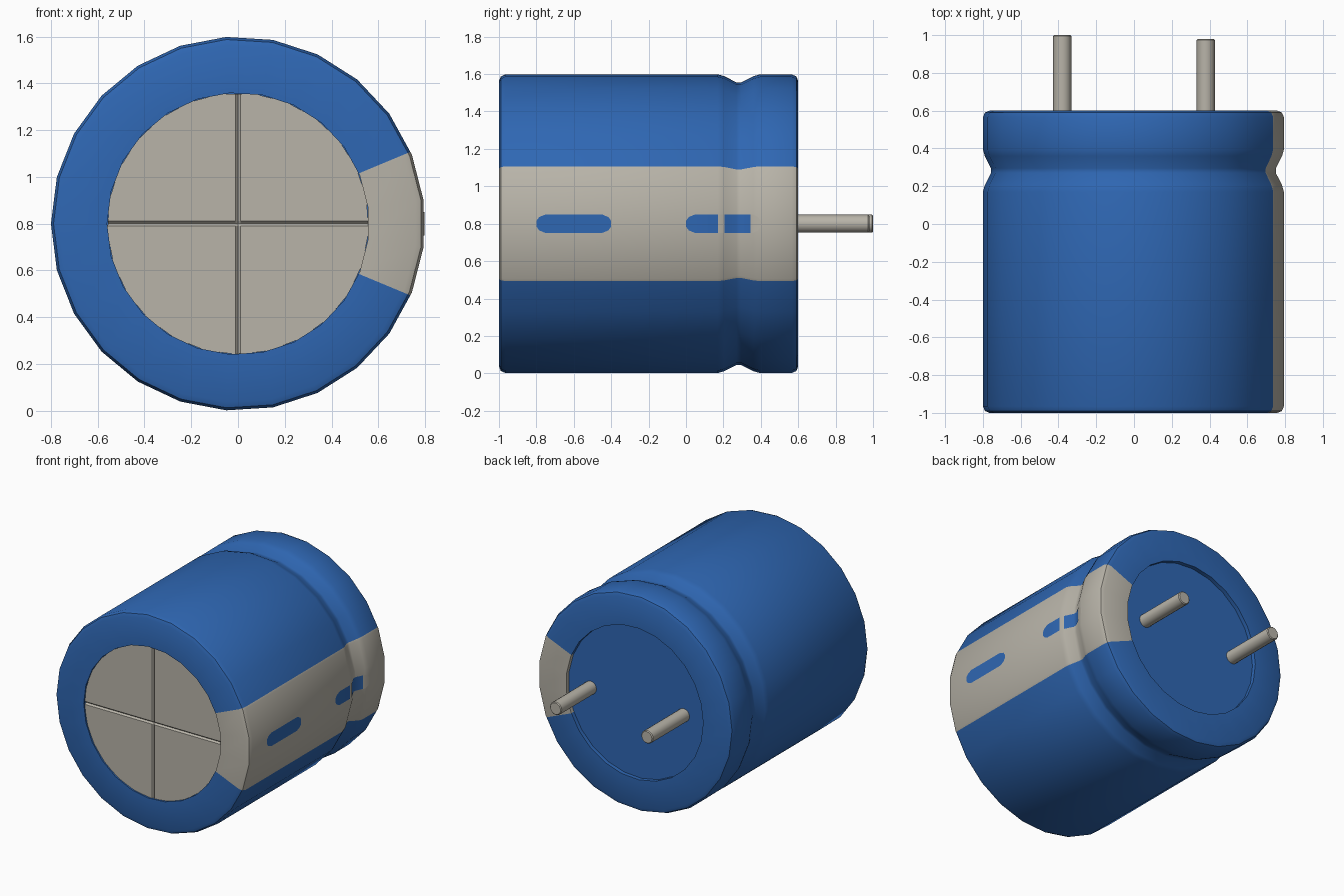
import bpy, bmesh, math
from mathutils import Vector, Matrix

if "Cube" in bpy.data.objects:
    bpy.data.objects.remove(bpy.data.objects["Cube"])

R, SIDES = 0.8, 25
STEP = 2 * math.pi / SIDES
STRIPE = math.radians(22.6)
CENTRE = Vector((0, 0, R))


def material(name, rgb, rough):
    m = bpy.data.materials.new(name)
    m.use_nodes = True
    m.diffuse_color = (*rgb, 1)
    bsdf = m.node_tree.nodes["Principled BSDF"]
    bsdf.inputs["Base Color"].default_value = (*rgb, 1)
    bsdf.inputs["Roughness"].default_value = rough
    return m


BLUE = material("sleeve blue", (0.028, 0.135, 0.45), 0.5)
PALE = material("warm pale grey", (0.48, 0.455, 0.395), 0.5)


def finish(name, bm, mats, smooth=True):
    mesh = bpy.data.meshes.new(name)
    bm.to_mesh(mesh)
    bm.free()
    ob = bpy.data.objects.new(name, mesh)
    bpy.context.collection.objects.link(ob)
    for m in mats:
        mesh.materials.append(m)
    if smooth:
        bpy.ops.object.select_all(action='DESELECT')
        ob.select_set(True)
        bpy.context.view_layer.objects.active = ob
        bpy.ops.object.shade_smooth_by_angle(angle=math.radians(32))
    return ob


# Outline of the sleeve as (radius, y), from front lip to recessed back
GROOVE = [(R, 0.17), (0.79, 0.205), (0.757, 0.27), (0.757, 0.295), (0.79, 0.36), (R, 0.395)]
PROFILE = [(0.56, -0.985), (0.56, -1), (0.765, -1), (0.789, -0.99), (R, -0.965),
           *GROOVE, (R, 0.565), (0.789, 0.59), (0.765, 0.6), (0.56, 0.6), (0.56, 0.57)]

# Directions around the axis: regular corners plus the two stripe edges on their chords
spokes = [(STEP * (i + 0.5), 1.0) for i in range(SIDES)]
chord = math.cos(STEP / 2) / math.cos(STRIPE - 2 * STEP)
spokes += [(STRIPE, chord), (2 * math.pi - STRIPE, chord)]
spokes.sort()

# Sleeve with the pale stripe on its left side
bm = bmesh.new()
rings = [[bm.verts.new((r * k * math.cos(a), y, R + r * k * math.sin(a))) for a, k in spokes]
         for r, y in PROFILE]
count = len(spokes)
for lower, upper in zip(rings, rings[1:]):
    for i in range(count):
        j = (i + 1) % count
        f = bm.faces.new((lower[i], lower[j], upper[j], upper[i]))
        c = f.calc_center_median() - CENTRE
        f.material_index = int(abs(math.atan2(c.z, c.x)) < STRIPE)
bm.faces.new(rings[-1])
bmesh.ops.recalc_face_normals(bm, faces=bm.faces)
finish("sleeve", bm, (BLUE, PALE))

# Front end disc with a pressed V-shaped cross
bm = bmesh.new()
bmesh.ops.create_circle(bm, cap_ends=True, segments=SIDES, radius=0.56)
bmesh.ops.transform(bm, verts=bm.verts, matrix=Matrix.Rotation(math.pi / 2, 4, 'X')
                    @ Matrix.Rotation(STEP / 2, 4, 'Z'))
for axis in (Vector((1, 0, 0)), Vector((0, 0, 1))):
    for offset in (-0.011, 0, 0.011):
        bmesh.ops.bisect_plane(bm, geom=bm.verts[:] + bm.edges[:] + bm.faces[:],
                               plane_co=axis * offset, plane_no=axis)
for v in bm.verts:
    depth = 0.012 if min(abs(v.co.x), abs(v.co.z)) < 1e-4 else 0
    v.co += Vector((0, -0.99 + depth, R))
for f in bm.faces:
    f.normal_update()
    if f.normal.y > 0:
        f.normal_flip()
finish("front_disc", bm, (PALE,), smooth=False)


def radius_at(y):
    for (r0, y0), (r1, y1) in zip(GROOVE, GROOVE[1:]):
        if y0 <= y <= y1:
            return r0 + (r1 - r0) * (y - y0) / (y1 - y0)
    return R


# Thin minus marks lying on the stripe, following the groove
def minus_mark(name, start, length, pale_bands=()):
    bm = bmesh.new()
    end, h = start + length, 0.05
    cuts = {start, start + 0.015, start + h, end - h, end - 0.015, end}
    cuts |= {y for r, y in GROOVE if start < y < end}
    cuts |= {y for band in pale_bands for y in band}
    pairs = []
    for y in sorted(cuts):
        d = min(y - start, end - y, h)
        half = max(math.sqrt(h * h - (h - d) ** 2), 0.015)
        x = radius_at(y) * math.cos(STEP / 2) + 0.003
        pairs.append([bm.verts.new((x, y, R + s * half)) for s in (-1, 1)])
    for a, b in zip(pairs, pairs[1:]):
        f = bm.faces.new((a[0], b[0], b[1], a[1]))
        y = f.calc_center_median().y
        f.material_index = int(any(lo < y < hi for lo, hi in pale_bands))
    finish(name, bm, (BLUE, PALE))


minus_mark("front_minus_mark", -0.8, 0.4)
minus_mark("rear_minus_mark", 0.0, 0.4, ((0.17, 0.205), (0.345, 0.4)))

# Round wire leads with a softened tip
for name, x, tip in (("right_lead", -0.38, 1.0), ("left_lead", 0.38, 0.98)):
    bm = bmesh.new()
    length = tip - 0.56
    bmesh.ops.create_cone(bm, cap_ends=True, segments=16, radius1=0.048, radius2=0.048,
                          depth=length,
                          matrix=Matrix.Translation((x, 0.56 + length / 2, R))
                          @ Matrix.Rotation(-math.pi / 2, 4, 'X'))
    rim = [e for e in bm.edges if all(v.co.y > tip - 0.01 for v in e.verts)]
    bmesh.ops.bevel(bm, geom=rim, offset=0.006, segments=1, affect='EDGES')
    finish(name, bm, (PALE,))
